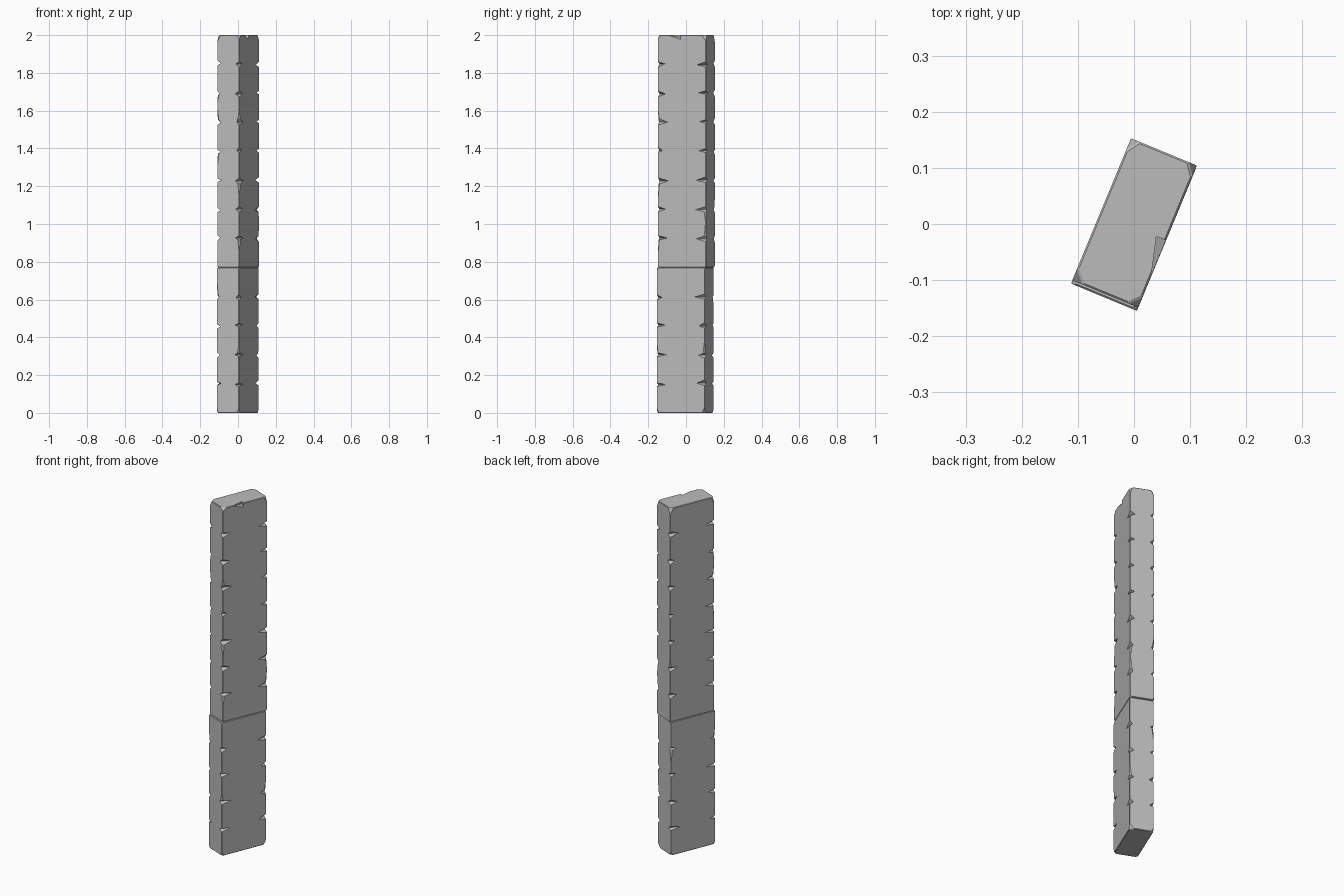
import bpy, bmesh, math, random
from mathutils import Matrix, Vector

cube = bpy.data.objects.get("Cube")
if cube:
    bpy.data.objects.remove(cube, do_unlink=True)
random.seed(4)

HALF_X, HALF_Y = 0.0635, 0.137
STEP = 2 / 13
TURN = Matrix.Rotation(math.radians(-22.5), 4, 'Z')
CORNERS = [(1, -1), (1, 1), (-1, 1), (-1, -1)]
EDGE = 0.0015

stone = bpy.data.materials.new("grey stone")
stone.use_nodes = True
stone.diffuse_color = (0.5, 0.5, 0.5, 1)
stone.node_tree.nodes["Principled BSDF"].inputs["Base Color"].default_value = (0.5, 0.5, 0.5, 1)


def corner_rings(z0, z1, notches, chip_low, chip_high):
    """Heights and chamfer sizes (height, along long side, along short side) for one corner."""
    u = random.uniform
    rings = [(z0, chip_low * u(.5, 1.3), chip_low * u(.5, 1.3)),
             (z0 + chip_low * u(.8, 1.6), EDGE, EDGE)]
    for z in notches:
        zc = z + u(-.005, .005)
        low, high = u(.008, .018), u(.008, .018)
        tall = u(.04, .07) if random.random() < .25 else .006
        scar = .009 if tall > .01 else EDGE
        spread = [(zc - low, EDGE, EDGE), (zc, u(.025, .06), u(.014, .026)),
                  (zc + high, scar, scar), (zc + high + tall, EDGE, EDGE)]
        # Some of the chips run down instead of up
        if random.random() < .4:
            spread = [(2 * zc - h, a, b) for h, a, b in reversed(spread)]
        rings += spread
    rings += [(z1 - chip_high * u(.8, 1.6), EDGE, EDGE),
              (z1, chip_high * u(.5, 1.3), chip_high * u(.5, 1.3))]
    return rings


def pillar_block(name, first, last, shift, chip_low, chip_high):
    z0, z1 = first * STEP, last * STEP
    notches = [i * STEP for i in range(first + 1, last)]
    columns = [corner_rings(z0, z1, notches, chip_low, chip_high) for _ in CORNERS]
    bm = bmesh.new()
    loops = []
    for ring in zip(*columns):
        loop = []
        for (sx, sy), (z, along, across) in zip(CORNERS, ring):
            on_long = Vector((sx * HALF_X, sy * (HALF_Y - along), z))
            on_short = Vector((sx * (HALF_X - across), sy * HALF_Y, z))
            pair = [on_long, on_short] if sx * sy > 0 else [on_short, on_long]
            loop += [bm.verts.new(p) for p in pair]
        loops.append(loop)
    for a, b in zip(loops, loops[1:]):
        for i in range(len(a)):
            j = (i + 1) % len(a)
            bm.faces.new((a[i], a[j], b[j], b[i]))
    caps = [bm.faces.new(loops[0][::-1]), bm.faces.new(loops[-1])]
    # Worn rims at both ends
    rims = [e for c in caps for e in c.edges]
    bmesh.ops.bevel(bm, geom=rims, offset=.003, segments=1, affect='EDGES')
    bmesh.ops.recalc_face_normals(bm, faces=bm.faces)
    return finish(name, bm, shift)


def finish(name, bm, shift):
    bm.transform(Matrix.Translation((*shift, 0)) @ TURN)
    mesh = bpy.data.meshes.new(name)
    bm.to_mesh(mesh)
    bm.free()
    mesh.materials.append(stone)
    obj = bpy.data.objects.new(name, mesh)
    bpy.context.collection.objects.link(obj)
    return obj


lower = pillar_block("lower_block", 0, 5, (-.001, -.004), .02, .008)
upper = pillar_block("upper_block", 5, 13, (.001, .002), .008, .022)

# Chip broken out of the middle of one top edge
bm = bmesh.new()
bmesh.ops.create_cone(bm, cap_ends=True, segments=6, radius1=.035, radius2=.01, depth=.08)
bm.transform(Matrix.Translation((HALF_X + .012, -.045, 2.005))
             @ Matrix.Rotation(math.radians(90), 4, 'X'))
cutter = finish("chip_cutter", bm, (0, 0))
cutter.hide_render = True
cutter.hide_viewport = True
chip = upper.modifiers.new("chip", 'BOOLEAN')
chip.operation = 'DIFFERENCE'
chip.solver = 'EXACT'
chip.object = cutter
